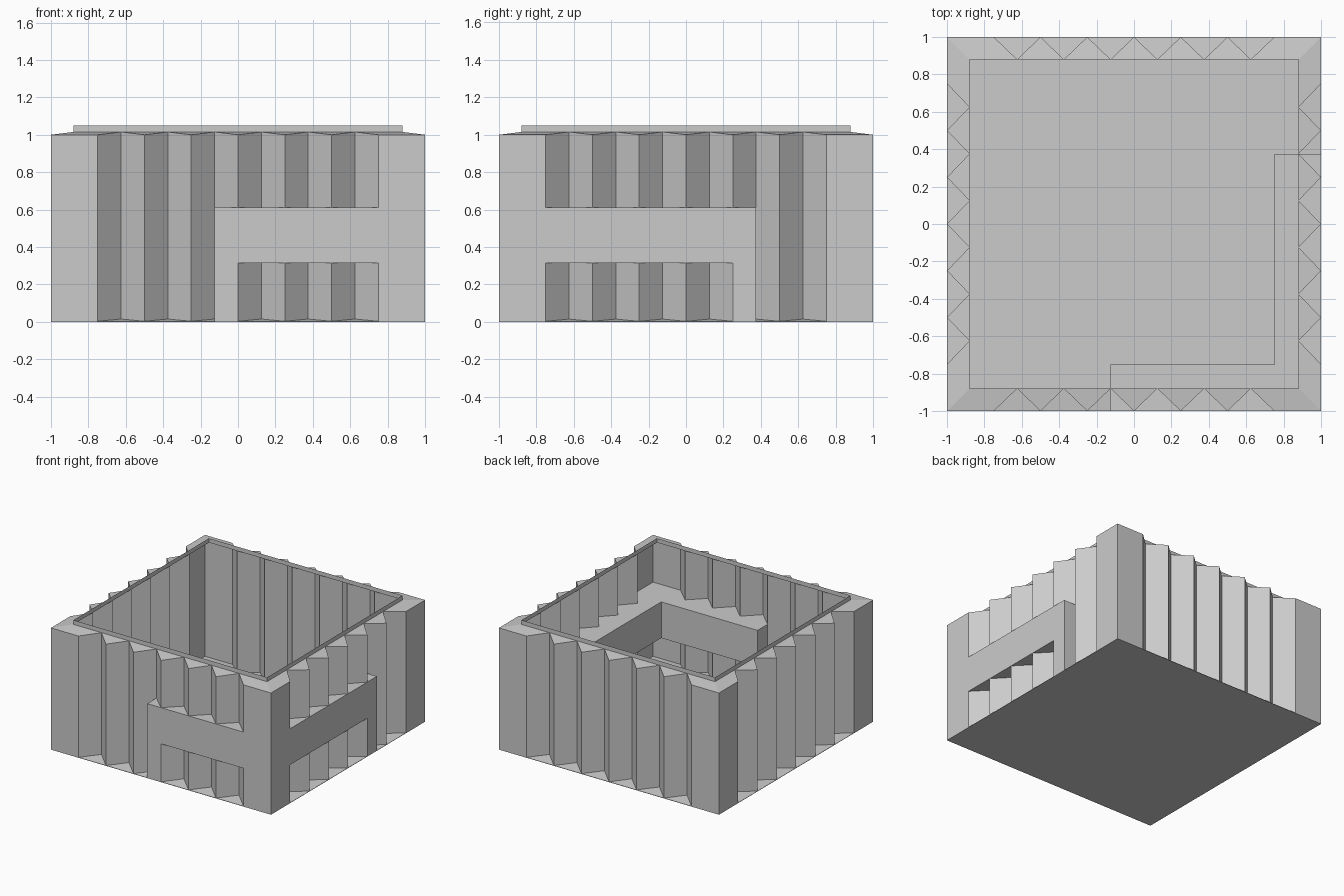
import bpy, bmesh

if "Cube" in bpy.data.objects:
    bpy.data.objects.remove(bpy.data.objects["Cube"])

OUT, IN = 1.0, 0.88           # ridge and valley distance from the centre
BASE, VALLEY_UP = 0.003, 0.015
BEAM_LO, BEAM_HI = 0.315, 0.612


def turn(k, u, d, z):
    """Point on side k (0 front, 1 right, 2 back, 3 left): u along, d outwards."""
    x, y = u, -d
    for _ in range(k):
        x, y = -y, x
    return (x, y, z)


def make(name, polys):
    bm = bmesh.new()
    for p in polys:
        bm.faces.new([bm.verts.new(c) for c in p])
    bmesh.ops.remove_doubles(bm, verts=bm.verts, dist=0.0005)
    me = bpy.data.meshes.new(name)
    bm.to_mesh(me)
    bm.free()
    ob = bpy.data.objects.new(name, me)
    bpy.context.collection.objects.link(ob)
    return ob


def low(d):
    return BASE + (OUT - d) / (OUT - IN) * (VALLEY_UP - BASE)


def high(d):
    return 1.0 + (OUT - d) / (OUT - IN) * 0.015


# zigzag profile shared by all four sides
profile = [(-1, OUT)]
profile += [(-0.75 + i * 0.125, IN if i % 2 else OUT) for i in range(13)]
profile += [(1, OUT)]

# stretch of each side interrupted by the corner beam
beam_span = {0: (-0.125, 1), 1: (-1, 0.375)}

walls, roof, rim, base = [], [], [], []
for k in range(4):
    a, b = beam_span.get(k, (9, 9))
    # corrugated wall sheets
    for (u0, d0), (u1, d1) in zip(profile, profile[1:]):
        cuts = [(low(d0), low(d1)), (high(d0), high(d1))]
        if u0 >= a and u1 <= b:
            cuts[1:1] = [(BEAM_LO,) * 2, (BEAM_HI,) * 2]
        for lo, hi in zip(cuts[::2], cuts[1::2]):
            walls.append([turn(k, u0, d0, lo[0]), turn(k, u1, d1, lo[1]),
                          turn(k, u1, d1, hi[1]), turn(k, u0, d0, hi[0])])
    # sloping caps over the ridges and corners
    for i in range(5):
        u = -0.5 + i * 0.25
        roof.append([turn(k, u + du, d, high(d))
                     for du, d in ((-0.125, IN), (0, OUT), (0.125, IN))])
    for pts in ([(-1, OUT), (-0.75, OUT), (-0.625, IN), (-IN, IN)],
                [(0.625, IN), (0.75, OUT), (1, OUT), (IN, IN)]):
        roof.append([turn(k, u, d, high(d)) for u, d in pts])
    # thin upright rim
    rim.append([turn(k, u, IN, z) for u, z in
                ((-IN, 1.015), (IN, 1.015), (IN, 1.05), (-IN, 1.05))])
    # base edge and its sloping border
    base.append([turn(k, u, OUT, z) for u, z in ((-1, 0), (1, 0), (1, BASE), (-1, BASE))])
    base.append([turn(k, u, d, low(d)) for u, d in
                 ((-1, OUT), (1, OUT), (IN, IN), (-IN, IN))])

base.append([(-1, -1, 0), (-1, 1, 0), (1, 1, 0), (1, -1, 0)])
make("corrugated_walls", walls)
make("wall_caps", roof)
make("top_rim", rim)
make("base_plate", base)

# L-shaped beam round the front right corner
ell = [(-0.125, -1), (1, -1), (1, 0.375), (0.75, 0.375), (0.75, -0.75), (-0.125, -0.75)]
beam = [[(x, y, BEAM_HI) for x, y in ell], [(x, y, BEAM_LO) for x, y in reversed(ell)]]
for p, q in zip(ell, ell[1:] + ell[:1]):
    beam.append([(*p, BEAM_LO), (*q, BEAM_LO), (*q, BEAM_HI), (*p, BEAM_HI)])
make("corner_beam", beam)

# flat posts carrying the two beam ends
posts = []
for k, ridge, valley in ((0, 0, -0.125), (1, 0.25, 0.375)):
    l, r = sorted((ridge, valley))
    posts.append([turn(k, u, OUT, z) for u, z in
                  ((l, BASE), (r, BASE), (r, BEAM_LO), (l, BEAM_LO))])
    end = [turn(k, valley, d, z) for d, z in
           ((IN, VALLEY_UP), (OUT, BASE), (OUT, BEAM_LO), (IN, BEAM_LO))]
    posts.append(end if valley < ridge else end[::-1])
    if k == 0:
        posts[-1] = end
make("beam_posts", posts)
